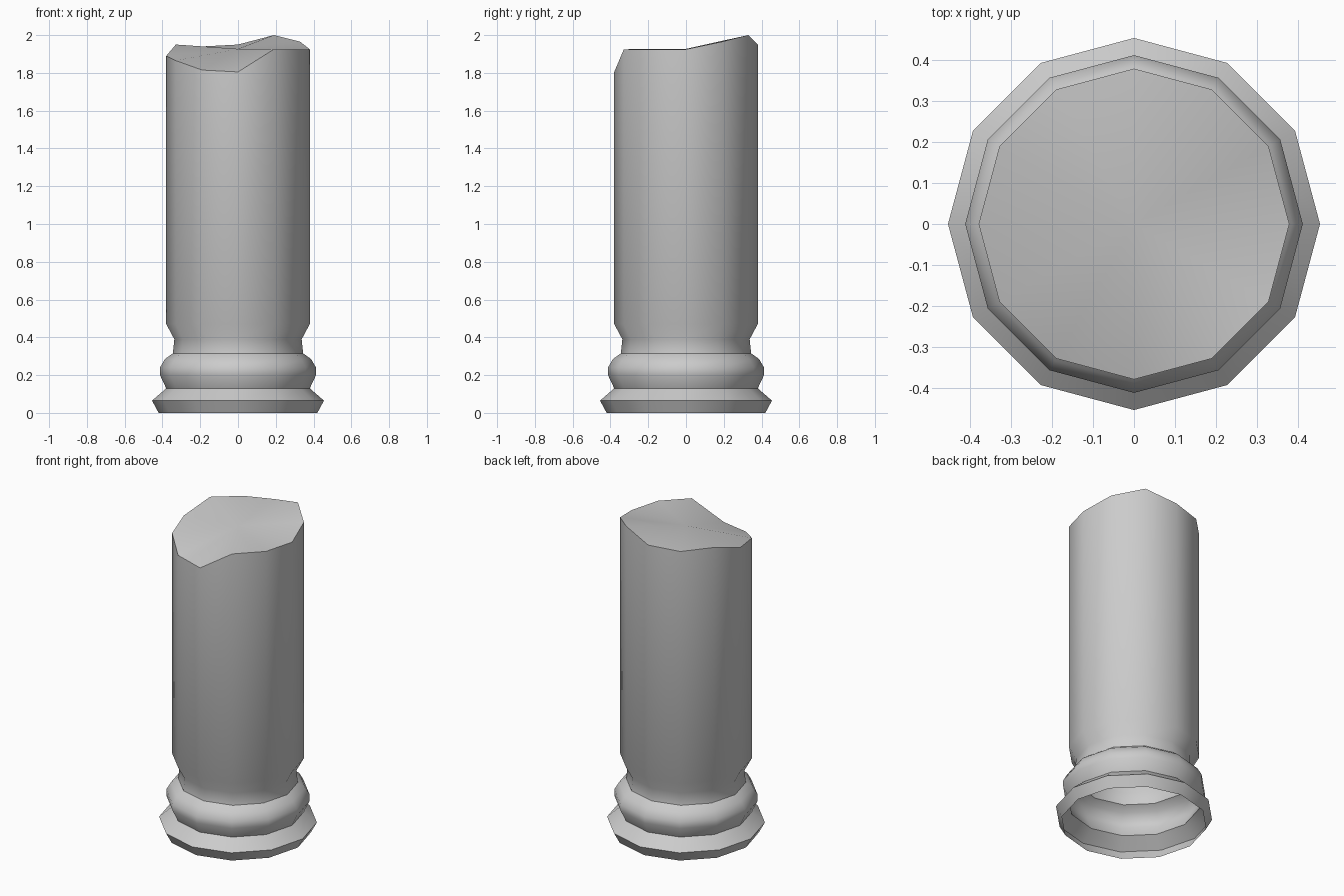
import bpy
import bmesh
from math import cos, sin, radians

cube = bpy.data.objects.get("Cube")
if cube:
    bpy.data.objects.remove(cube, do_unlink=True)

SIDES = 12

# Plain stone colour
stone = bpy.data.materials.new("grey stone")
stone.use_nodes = True
colour = (0.6, 0.6, 0.6, 1)
stone.diffuse_color = colour
stone.node_tree.nodes["Principled BSDF"].inputs["Base Color"].default_value = colour


def ring(bm, radius, heights):
    return [bm.verts.new((radius * cos(radians(i * 360 / SIDES)),
                          radius * sin(radians(i * 360 / SIDES)), z))
            for i, z in enumerate(heights)]


def bridge(bm, low, high):
    for i in range(SIDES):
        j = (i + 1) % SIDES
        bm.faces.new((low[i], low[j], high[j], high[i]))


# Moulded foot, neck and shaft profile: radius, height
profile = [(0.42, 0), (0.455, 0.065), (0.38, 0.13), (0.413, 0.2),
           (0.413, 0.24), (0.387, 0.285), (0.345, 0.315),
           (0.337, 0.39), (0.38, 0.47)]

# Broken rim heights, counter-clockwise from +x
rim = [1.925, 1.965, 2.0, 1.95, 1.94, 1.95,
       1.89, 1.865, 1.815, 1.805, 1.925, 1.925]

bm = bmesh.new()
rings = [ring(bm, r, [z] * SIDES) for r, z in profile]
rings.append(ring(bm, profile[-1][0], rim))
for low, high in zip(rings, rings[1:]):
    bridge(bm, low, high)

# Uneven fracture surface; the foot stays open underneath
centre = bm.verts.new((0, 0, 1.927))
top = rings[-1]
for i in range(SIDES):
    bm.faces.new((top[i], top[(i + 1) % SIDES], centre))

mesh = bpy.data.meshes.new("broken_column")
bm.to_mesh(mesh)
bm.free()
mesh.materials.append(stone)
column = bpy.data.objects.new("broken_column", mesh)
bpy.context.collection.objects.link(column)

bpy.ops.object.select_all(action="DESELECT")
column.select_set(True)
bpy.context.view_layer.objects.active = column
bpy.ops.object.shade_smooth_by_angle(angle=radians(37))
